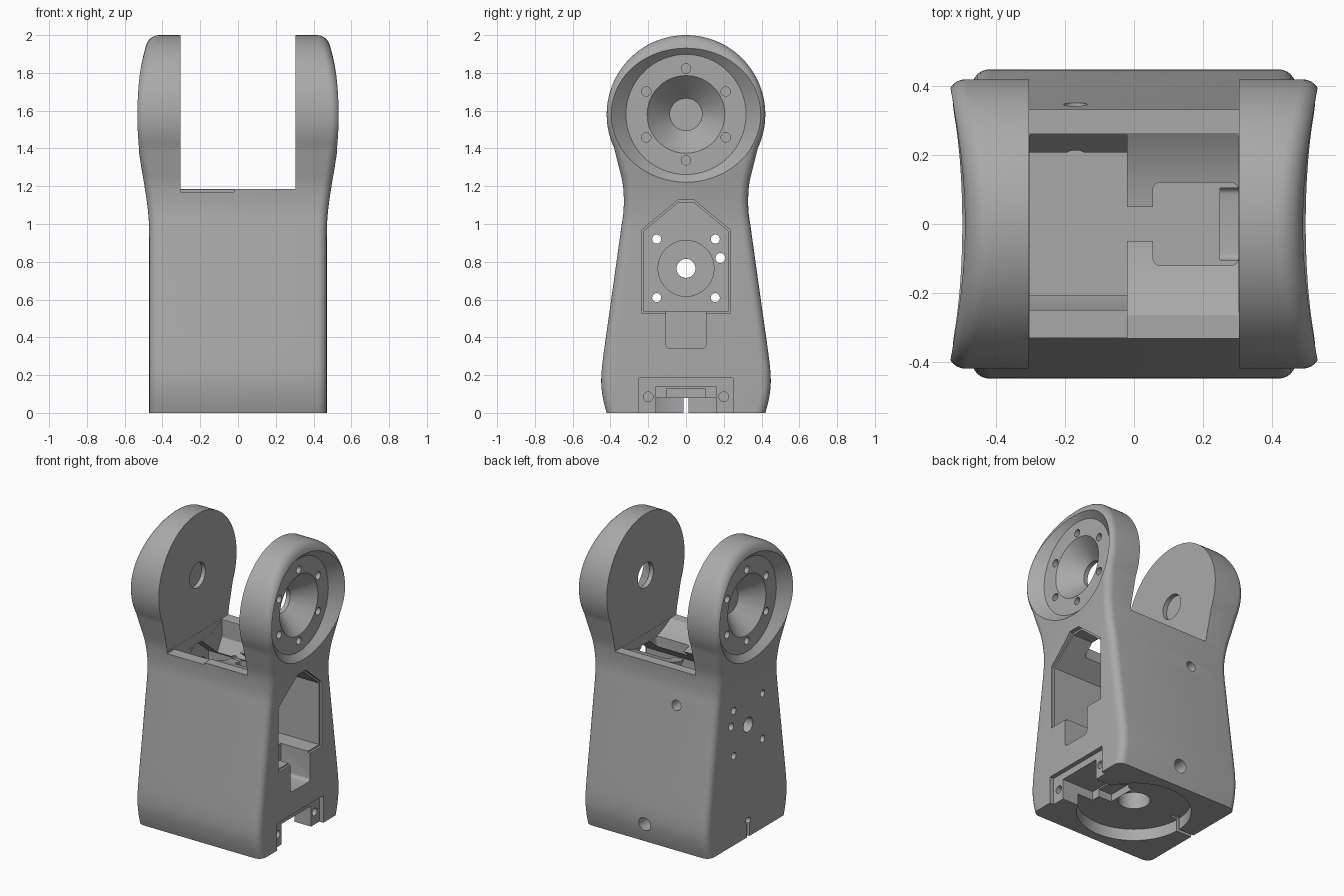
import bpy, bmesh, math
from mathutils import Vector, Matrix

old = bpy.data.objects.get("Cube")
if old:
    bpy.data.objects.remove(old)

grey = bpy.data.materials.new("grey plastic")
grey.use_nodes = True
shade = (0.4, 0.4, 0.4, 1)
grey.diffuse_color = shade
grey.node_tree.nodes["Principled BSDF"].inputs["Base Color"].default_value = shade

PIVOT = 1.58   # height of the arm joint
ARM = 0.42     # radius of the arm ends
EDGE = 0.05    # rounding of the long edges


def finish(bm, name):
    bmesh.ops.recalc_face_normals(bm, faces=bm.faces)
    mesh = bpy.data.meshes.new(name)
    bm.to_mesh(mesh)
    bm.free()
    mesh.materials.append(grey)
    obj = bpy.data.objects.new(name, mesh)
    bpy.context.collection.objects.link(obj)
    return obj


def half_width(z):
    """Sideways bulge of the bracket at a height."""
    if z < 0.95:
        return 0.47
    if z < 1.57:
        t = (z - 0.95) / 0.62
        return 0.47 + 0.07 * t * t * (3 - 2 * t)
    return 0.54 - 0.07 * ((z - 1.57) / 0.43) ** 2


def smooth_path(points, steps=4):
    out = []
    for i in range(len(points) - 1):
        a, b, c, d = (Vector(points[min(max(k, 0), len(points) - 1)]) for k in range(i - 1, i + 3))
        for s in range(steps):
            t = s / steps
            out.append(0.5 * (2 * b + (c - a) * t + (2 * a - 5 * b + 4 * c - d) * t * t
                              + (3 * b - a - 3 * c + d) * t ** 3))
    return out


def build_body():
    # half of the side outline, bottom to top
    half = smooth_path([(0.42, 0), (0.436, 0.06), (0.447, 0.13), (0.448, 0.2), (0.438, 0.3),
                        (0.41, 0.5), (0.375, 0.75), (0.343, 0.98), (0.33, 1.08), (0.333, 1.2),
                        (0.355, 1.3), (0.381, 1.4025)])
    for i in range(33):
        a = math.radians(-25 + 113.5 * i / 32)
        half.append(Vector((ARM * math.cos(a), PIVOT + ARM * math.sin(a))))
    n = len(half)
    normals = []
    for i in range(n):
        d = (half[min(i + 1, n - 1)] - half[max(i - 1, 0)]).normalized()
        normals.append(Vector((d.y, -d.x)) if i else Vector((1, 0)))
    bm = bmesh.new()
    rings = []
    arcs = [math.radians(90 * k / 6) for k in range(7)]
    for side, a in [(-1, a) for a in reversed(arcs)] + [(1, a) for a in arcs]:
        pts = []
        for p, nrm in zip(half, normals):
            q = p - nrm * EDGE * (1 - math.cos(a))
            pts.append((side * (half_width(q.y) - EDGE * (1 - math.sin(a))), max(q.x, 0.001), q.y))
        loop = pts + [(x, -y, z) for x, y, z in reversed(pts)]
        rings.append([bm.verts.new(v) for v in loop])
    m = 2 * n
    for r, s in zip(rings, rings[1:]):
        for i in range(m):
            bm.faces.new((r[i], r[(i + 1) % m], s[(i + 1) % m], s[i]))
    for r in (rings[0], rings[-1]):
        for i in range(n - 1):
            bm.faces.new((r[i], r[i + 1], r[m - 2 - i], r[m - 1 - i]))
    return finish(bm, "bracket_body")


body = build_body()


def cut(bm):
    tool = finish(bm, "cutter")
    tool.hide_render = True
    mod = body.modifiers.new("cut", "BOOLEAN")
    mod.operation, mod.solver, mod.object = "DIFFERENCE", "EXACT", tool
    bpy.context.view_layer.objects.active = body
    bpy.ops.object.modifier_apply(modifier=mod.name)
    bpy.data.objects.remove(tool)


def cut_box(lo, hi, bevel=0, axis=2):
    bm = bmesh.new()
    lo, hi = Vector(lo), Vector(hi)
    bmesh.ops.create_cube(bm, size=1, matrix=Matrix.Translation((lo + hi) / 2) @ Matrix.Diagonal((*(hi - lo), 1)))
    if bevel:
        edges = [e for e in bm.edges if abs(e.verts[0].co[axis] - e.verts[1].co[axis]) > 0.001]
        bmesh.ops.bevel(bm, geom=edges, offset=bevel, segments=4, profile=0.5, affect="EDGES")
    cut(bm)


def cut_round(start, end, r1, r2=None, sides=32):
    """Cylinder or cone between two points."""
    start, end = Vector(start), Vector(end)
    way = end - start
    bm = bmesh.new()
    bmesh.ops.create_cone(bm, cap_ends=True, segments=sides, radius1=r1, radius2=r1 if r2 is None else r2,
                          depth=way.length, matrix=Matrix.Translation((start + end) / 2)
                          @ way.to_track_quat("Z", "Y").to_matrix().to_4x4())
    cut(bm)


def cut_prism(outline, x0, x1):
    bm = bmesh.new()
    face = bm.faces.new([bm.verts.new((x0, y, z)) for y, z in outline])
    new = bmesh.ops.extrude_face_region(bm, geom=[face])["geom"]
    bmesh.ops.translate(bm, vec=(x1 - x0, 0, 0), verts=[v for v in new if isinstance(v, bmesh.types.BMVert)])
    cut(bm)


# gap between the arms, and the saddle below it
cut_box((-0.305, -0.6, 1.185), (0.305, 0.6, 2.2))
cut_round((-0.304, 0, PIVOT), (0.304, 0, PIVOT), 0.475, sides=96)
cut_box((-0.304, -0.6, 1.17), (-0.02, 0.258, 1.3))
cut_prism([(-0.25, 1.25), (-0.25, 1.06), (-0.2, 0.96), (0.2, 0.96), (0.258, 1.06), (0.258, 1.25)], -0.303, -0.02)

# motor pocket with chamfered mouth, and the cable notch below
pocket = [(-0.225, 0.54), (0.225, 0.54), (0.225, 0.96), (0.04, 1.115), (-0.04, 1.115), (-0.225, 0.96)]
cut_prism(pocket, -0.38, 0.6)
cut_prism([(y * 1.05, 0.8 + (z - 0.8) * 1.04) for y, z in pocket], 0.455, 0.6)
cut_box((0.25, -0.105, 0.34), (0.6, 0.105, 0.6), 0.02, 0)
cut_box((0.055, -0.12, 0.9), (0.303, 0.12, 1.3), 0.02)

# shaft, screw and pin holes in the closed side
cut_round((-0.6, 0, 0.765), (-0.3, 0, 0.765), 0.05)
cut_round((-0.395, 0, 0.765), (-0.3, 0, 0.765), 0.148, sides=48)
for y in (-0.155, 0.155):
    for z in (0.61, 0.92):
        cut_round((-0.6, y, z), (-0.3, y, z), 0.024)
cut_round((-0.6, 0.182, 0.82), (-0.3, 0.182, 0.82), 0.026)

# joint dishes on both arms
for s in (-1, 1):
    cut_round((s * 0.46, 0, PIVOT), (s * 0.6, 0, PIVOT), 0.318, 0.468, 64)
    cut_round((s * 0.335, 0, PIVOT), (s * 0.48, 0, PIVOT), 0.085, 0.225, 48)
    cut_round((s * 0.2, 0, PIVOT), (s * 0.4, 0, PIVOT), 0.085)
    for k in range(6):
        a = math.radians(30 + 60 * k)
        y, z = 0.243 * math.cos(a), PIVOT + 0.243 * math.sin(a)
        cut_round((s * 0.4, y, z), (s * 0.5, y, z), 0.025, sides=20)

# turntable recess in the base
cut_round((0, 0, -0.1), (0, 0, 0.08), 0.355, sides=64)
cut_round((0, 0, 0), (0, 0, 0.3), 0.1)
cut_round((0.15, 0.1, 0), (0.15, 0.1, 0.15), 0.022, sides=20)

# connector opening in the open side
cut_box((0.44, -0.25, -0.1), (0.6, 0.25, 0.185))
cut_box((0.2, -0.16, -0.1), (0.6, 0.16, 0.14))
cut_box((0.1, -0.1, 0.07), (0.25, 0.1, 0.13))
for y in (-0.2, 0.2):
    cut_round((0.35, y, 0.085), (0.5, y, 0.085), 0.026, sides=20)

# holes in the back, and the cable slot in the closed side
cut_round((-0.17, 0.15, 0.95), (-0.17, 0.6, 0.95), 0.034)
cut_round((0, 0.2, 0.13), (0, 0.6, 0.13), 0.045)
cut_box((-0.6, -0.012, -0.1), (-0.3, 0.012, 0.1))
cut_round((-0.6, 0, 0.11), (-0.3, 0, 0.11), 0.024)

bpy.ops.object.select_all(action="DESELECT")
body.select_set(True)
bpy.context.view_layer.objects.active = body
bpy.ops.object.shade_smooth_by_angle(angle=math.radians(30))
